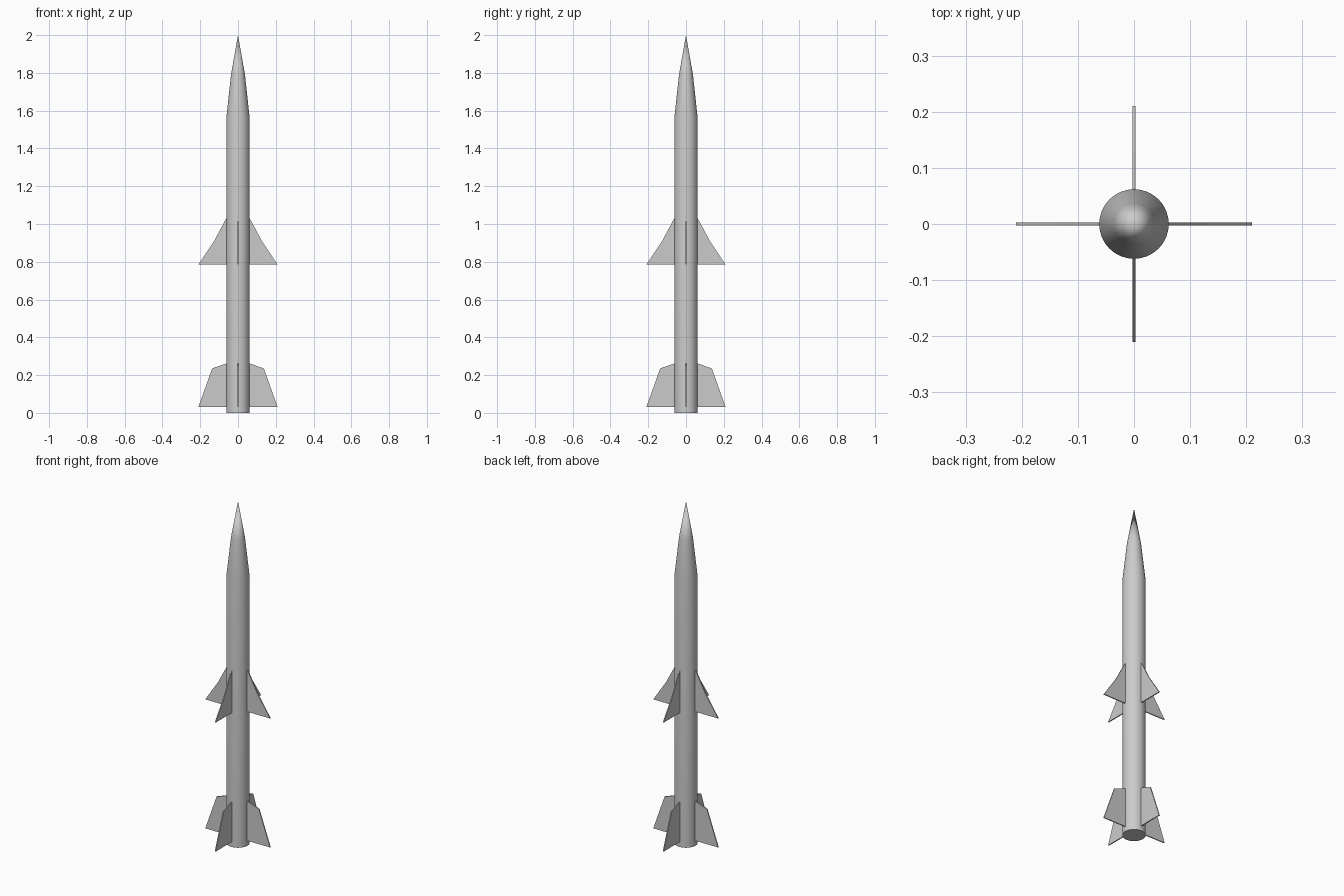
import bpy, bmesh, math
from mathutils import Matrix

if "Cube" in bpy.data.objects:
    bpy.data.objects.remove(bpy.data.objects["Cube"])

SIDES = 32
R = 0.062


def finish(bm, name):
    bmesh.ops.recalc_face_normals(bm, faces=bm.faces)
    mesh = bpy.data.meshes.new(name)
    bm.to_mesh(mesh)
    bm.free()
    obj = bpy.data.objects.new(name, mesh)
    bpy.context.collection.objects.link(obj)
    return obj


def lathe(name, profile):
    """Stack rings of (radius, z); a zero radius closes to a point."""
    bm = bmesh.new()
    rings = []
    for r, z in profile:
        if r == 0:
            rings.append([bm.verts.new((0, 0, z))] * SIDES)
        else:
            rings.append([bm.verts.new((r * math.cos(2 * math.pi * i / SIDES),
                                        r * math.sin(2 * math.pi * i / SIDES), z))
                          for i in range(SIDES)])
    for low, high in zip(rings, rings[1:]):
        for i in range(SIDES):
            j = (i + 1) % SIDES
            quad = [low[i], low[j], high[j], high[i]]
            bm.faces.new(list(dict.fromkeys(quad)))
    bm.faces.new(rings[0][::-1])
    obj = finish(bm, name)
    bpy.context.view_layer.objects.active = obj
    obj.select_set(True)
    bpy.ops.object.shade_smooth_by_angle(angle=math.radians(30))
    obj.select_set(False)


def fin_set(name, outline, thickness=0.006):
    """Four flat plates from one (radius, z) outline, a quarter turn apart."""
    for k in range(4):
        bm = bmesh.new()
        face = bm.faces.new([bm.verts.new((x, -thickness / 2, z)) for x, z in outline])
        new = bmesh.ops.extrude_face_region(bm, geom=[face])["geom"]
        bmesh.ops.translate(bm, vec=(0, thickness, 0),
                            verts=[v for v in new if isinstance(v, bmesh.types.BMVert)])
        bmesh.ops.transform(bm, matrix=Matrix.Rotation(k * math.pi / 2, 4, 'Z'), verts=bm.verts)
        finish(bm, f"{name}_{k + 1}")


# Body tube with pointed nose
lathe("rocket_body", [(R, 0), (R, 1.56), (0.037, 1.79), (0, 2.0)])

# Swept wings at mid body
fin_set("mid_wing", [(0.056, 0.785), (0.21, 0.785), (0.128, 0.907), (R, 1.03), (0.056, 1.03)])

# Tail fins
fin_set("tail_fin", [(0.056, 0.03), (0.21, 0.03), (0.137, 0.235), (R, 0.262), (0.056, 0.262)])
